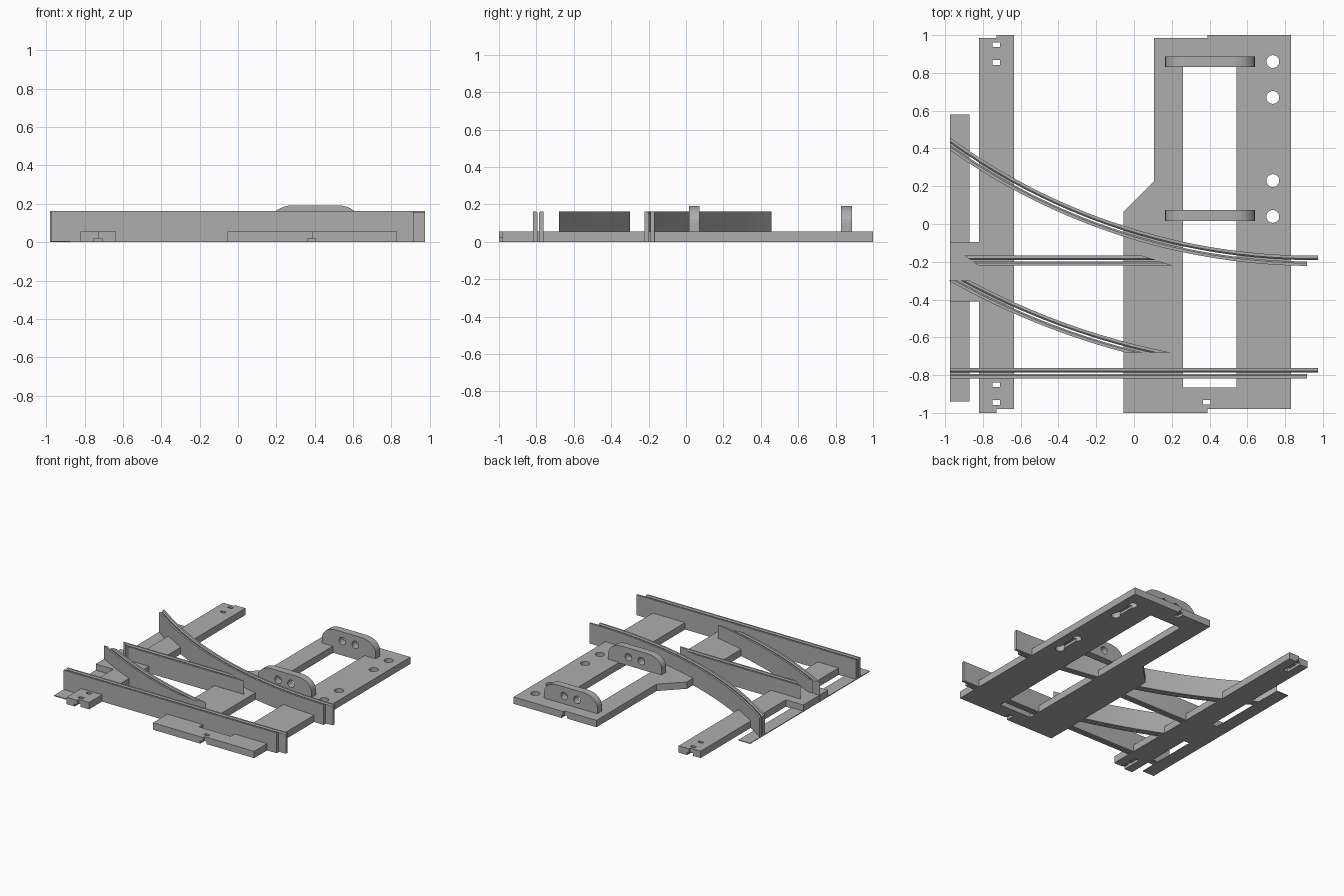
import bpy, bmesh, math
from mathutils import Vector

cube = bpy.data.objects.get("Cube")
if cube:
    bpy.data.objects.remove(cube, do_unlink=True)

grey = bpy.data.materials.new("light_grey")
grey.use_nodes = True
COLOUR = (0.42, 0.42, 0.42, 1)
grey.diffuse_color = COLOUR
grey.node_tree.nodes["Principled BSDF"].inputs["Base Color"].default_value = COLOUR

PLATE = 0.055   # plate thickness
RAIL = 0.162    # rail height
CX, CY = 0.95, 3.105   # centre of the rail curves


def finish(name, bm, helper=False):
    bmesh.ops.recalc_face_normals(bm, faces=bm.faces)
    mesh = bpy.data.meshes.new(name)
    bm.to_mesh(mesh)
    bm.free()
    obj = bpy.data.objects.new(name, mesh)
    bpy.context.collection.objects.link(obj)
    mesh.materials.append(grey)
    if helper:
        obj.hide_render = True
        obj.hide_viewport = True
    return obj


def prism(name, points, depth, helper=False):
    """Sweep a closed 3D outline along a depth vector."""
    bm = bmesh.new()
    face = bm.faces.new([bm.verts.new(p) for p in points])
    new = bmesh.ops.extrude_face_region(bm, geom=[face])["geom"]
    bmesh.ops.translate(bm, vec=depth, verts=[v for v in new if isinstance(v, bmesh.types.BMVert)])
    return finish(name, bm, helper)


def slab(name, outline, z0, z1, helper=False):
    return prism(name, [(x, y, z0) for x, y in outline], Vector((0, 0, z1 - z0)), helper)


def rect(x0, x1, y0, y1):
    return [(x0, y0), (x1, y0), (x1, y1), (x0, y1)]


def circle(x, y, r, n=24):
    return [(x + r * math.cos(math.tau * i / n), y + r * math.sin(math.tau * i / n)) for i in range(n)]


def cut(obj, cutter):
    mod = obj.modifiers.new("cut", "BOOLEAN")
    mod.operation = "DIFFERENCE"
    mod.solver = "EXACT"
    mod.object = cutter


def through(obj, outline):
    cut(obj, slab("hole_cutter", outline, -0.1, 0.3, True))


def groove(obj, outline):
    cut(obj, slab("groove_cutter", outline, -0.1, 0.02, True))


# Main plate with window, bolt holes and underside slots
main = slab("main_plate", [
    (0.105, 0.985), (0.39, 0.985), (0.39, 1.0), (0.83, 1.0), (0.83, -0.98), (0.39, -0.98),
    (0.39, -1.0), (-0.055, -1.0), (-0.055, 0.065), (0.105, 0.225)], 0, PLATE)
through(main, rect(0.26, 0.542, -0.865, 0.835))
for low, high in ((0.04, 0.23), (0.67, 0.86)):
    for y in (low, high):
        through(main, circle(0.735, y, 0.034))
    groove(main, rect(0.717, 0.753, low, high))
through(main, rect(0.365, 0.405, -0.956, -0.932))
groove(main, rect(0.365, 0.405, -1.1, -0.932))
groove(main, rect(0.365, 0.405, 0.93, 1.1))

# Tie plate with wire slots at both ends
tie = slab("tie_plate", [
    (-0.82, 0.985), (-0.727, 0.985), (-0.727, 1.0), (-0.635, 1.0),
    (-0.635, -0.98), (-0.727, -0.98), (-0.727, -1.0), (-0.82, -1.0)], 0, PLATE)
for y in (0.95, 0.855, -0.85, -0.945):
    through(tie, rect(-0.75, -0.71, y - 0.012, y + 0.012))
for y0, y1 in ((0.843, 1.1), (-1.1, -0.838)):
    groove(tie, rect(-0.75, -0.71, y0, y1))

# Thin edge strip and its connecting block
slab("edge_strip", rect(-0.975, -0.872, -0.94, 0.58), 0, 0.006)
slab("connecting_block", rect(-0.975, -0.82, -0.41, -0.095), 0, PLATE)

# Upright brackets with rounded shoulders and two holes
for name, y in (("front_bracket", 0.015), ("back_bracket", 0.83)):
    side = [(0.165, 0.05), (0.165, 0.1)]
    for i in range(1, 9):
        a = math.pi / 2 * i / 8
        side.append((0.285 - 0.12 * math.cos(a), 0.1 + 0.092 * math.sin(a)))
    outline = side + [(0.805 - x, z) for x, z in reversed(side)]
    bracket = prism(name, [(x, y, z) for x, z in outline], Vector((0, 0.058, 0)))
    for x in (0.345, 0.46):
        ring = [(px, y - 0.02, pz) for px, pz in circle(x, 0.118, 0.03)]
        cut(bracket, prism("bracket_hole_cutter", ring, Vector((0, 0.1, 0)), True))


def blade(name, path, inner_low, inner_high):
    """Loft a rail blade; path(offset) gives a polyline, chamfered on the groove side."""
    bm = bmesh.new()
    low, high = inner_low, inner_high
    c = 0.008
    if low > 0:
        section = [(low, 0), (high, 0), (high, RAIL), (low + c, RAIL), (low, RAIL - c)]
    else:
        section = [(low, 0), (high, 0), (high, RAIL - c), (high - c, RAIL), (low, RAIL)]
    lines = [[bm.verts.new((x, y, z)) for x, y in path(o)] for o, z in section]
    for a, b in zip(lines, lines[1:] + lines[:1]):
        for i in range(len(a) - 1):
            bm.faces.new((a[i], a[i + 1], b[i + 1], b[i]))
    bm.faces.new([l[0] for l in lines])
    bm.faces.new([l[-1] for l in lines])
    return finish(name, bm)


def straight(y, left, right):
    """left and right return the end x at an offset across the rail."""
    return lambda o: [(left(o), y + o), (right(o), y + o)]


def arc(radius, left, right, tail=None, n=24):
    def path(o):
        r = radius - o
        x0, x1 = left(r), right(r)
        pts = []
        for i in range(n + 1):
            x = x0 + (x1 - x0) * i / n
            pts.append((x, CY - math.sqrt(r * r - (x - CX) ** 2)))
        if tail:
            pts.append((tail, pts[-1][1]))
        return pts
    return path


def at_y(y):
    """x where a curved edge of radius r meets a line of constant y."""
    return lambda r: CX - math.sqrt(r * r - (CY - y) ** 2)


W, G = 0.027, 0.004   # half rail width, half groove width
for side, lo, hi, end in (("inner", G, W, 0.975), ("outer", -W, -G, 0.915)):
    blade("straight_stock_rail_" + side,
          straight(-0.79, lambda o: -0.975, lambda o: end), lo, hi)
    blade("curved_stock_rail_" + side,
          arc(3.30, lambda r: -0.975, lambda r: 0.89, end), lo, hi)
    blade("short_straight_rail_" + side,
          straight(-0.194, lambda o: -0.86 - 1.4 * o, lambda o: 0.125 - 3.1 * o), lo, hi)
    blade("short_curved_rail_" + side,
          arc(3.887, at_y(-0.30), at_y(-0.68)), lo, hi)

# Smooth shading with sharp edges kept
bpy.ops.object.select_all(action="DESELECT")
for obj in bpy.context.scene.objects:
    if obj.type == "MESH" and "rail" in obj.name:
        obj.select_set(True)
        bpy.context.view_layer.objects.active = obj
bpy.ops.object.shade_smooth_by_angle(angle=math.radians(30))
